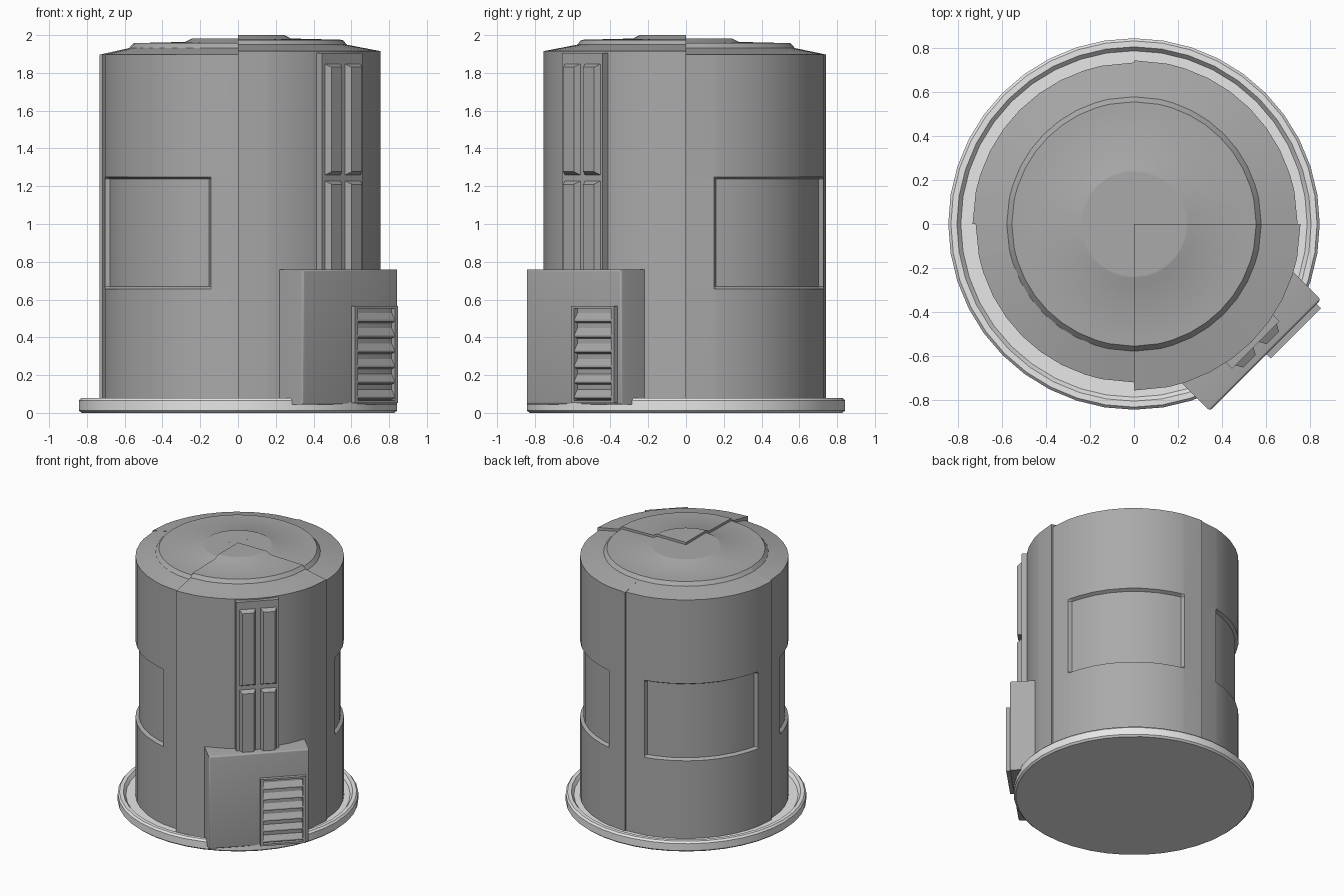
import bpy, bmesh, math
from mathutils import Matrix

cube = bpy.data.objects.get("Cube")
if cube:
    bpy.data.objects.remove(cube, do_unlink=True)


def material(name, value):
    m = bpy.data.materials.new(name)
    m.use_nodes = True
    color = (value, value, value, 1)
    m.diffuse_color = color
    m.node_tree.nodes["Principled BSDF"].inputs["Base Color"].default_value = color
    return m


GREY = material("mid grey", 0.4)
LIGHT = material("light grey", 0.8)


def finish(bm, name, mat, turn=0, smooth=False):
    bmesh.ops.remove_doubles(bm, verts=bm.verts, dist=0.0005)
    bmesh.ops.recalc_face_normals(bm, faces=bm.faces)
    bm.transform(Matrix.Rotation(math.radians(turn), 4, 'Z'))
    me = bpy.data.meshes.new(name)
    bm.to_mesh(me)
    bm.free()
    ob = bpy.data.objects.new(name, me)
    bpy.context.collection.objects.link(ob)
    me.materials.append(mat)
    if smooth:
        bpy.ops.object.select_all(action='DESELECT')
        ob.select_set(True)
        bpy.context.view_layer.objects.active = ob
        bpy.ops.object.shade_smooth_by_angle(angle=math.radians(31))


def grid_faces(bm, rows):
    for a, b in zip(rows, rows[1:]):
        for i in range(len(a) - 1):
            bm.faces.new((a[i], a[i + 1], b[i + 1], b[i]))


def polar(bm, r, deg, z):
    a = math.radians(deg)
    return bm.verts.new((r * math.cos(a), r * math.sin(a), z))


# Round base with a raised rim
def make_base():
    profile = [(0.0001, 0), (0.828, 0), (0.842, 0.012), (0.842, 0.066), (0.83, 0.08),
               (0.803, 0.08), (0.785, 0.055), (0.0001, 0.055)]
    bm = bmesh.new()
    grid_faces(bm, [[polar(bm, r, 9 * k, z) for r, z in profile] for k in range(41)])
    finish(bm, "base", LIGHT, smooth=True)


# Quarter of the tank: wall, stepped roof and flat cut sides
def make_quarter(name, radius, lift, turn, recess):
    lo, hi, bevel, depth = 11.5, 78.5, 1.2, 0.024
    angles = [0, lo, lo + bevel] + [18 + 9 * k for k in range(7)] + [hi - bevel, hi, 90]
    heights = [0.04, 0.655, 0.668, 1.237, 1.25, 1.897 + lift]
    roof = [(0.577, 1.931), (0.554, 1.957), (0.53, 1.958), (0.28, 1.964),
            (0.245, 1.982), (0.235, 1.982), (0.0001, 1.982)]
    bm = bmesh.new()
    rows = []
    for a in angles:
        row = [polar(bm, 0.0001, a, heights[0])]
        for z in heights:
            sunk = recess and lo + 1 < a < hi - 1 and 0.66 < z < 1.24
            row.append(polar(bm, radius - (depth if sunk else 0), a, z))
        row += [polar(bm, r, a, z + lift) for r, z in roof]
        rows.append(row)
    grid_faces(bm, rows)
    bm.faces.new(rows[0])
    bm.faces.new(rows[-1])
    finish(bm, name, GREY, turn, smooth=True)


# Block facing -y, turned to the front left; its front face can be narrowed or rounded
def make_block(name, x, y, z, taper=0, rounding=0):
    bm = bmesh.new()
    loops = []
    for depth, t in ((y[1], 0), (y[0], taper)):
        corners = ((x[0] + t, z[0] + t), (x[1] - t, z[0] + t),
                   (x[1] - t, z[1] - t), (x[0] + t, z[1] - t))
        loops.append([bm.verts.new((cx, depth, cz)) for cx, cz in corners])
    back, front = loops
    bm.faces.new(back)
    front_face = bm.faces.new(front)
    for i in range(4):
        j = (i + 1) % 4
        bm.faces.new((back[i], back[j], front[j], front[i]))
    if rounding:
        bmesh.ops.recalc_face_normals(bm, faces=bm.faces)
        bmesh.ops.bevel(bm, geom=list(front_face.edges), offset=rounding,
                        segments=3, profile=0.5, affect='EDGES')
    finish(bm, name, GREY, 45, smooth=rounding > 0)


# Sloped slat with a short underside
def make_slat(name, x, y, z0, z1):
    bm = bmesh.new()
    section = ((y[1], z1), (y[0], z0 + 0.022), (y[0], z0 + 0.012), (y[1], z0))
    ends = [[bm.verts.new((cx, sy, sz)) for sy, sz in section] for cx in x]
    for end in ends:
        bm.faces.new(end)
    for i in range(4):
        j = (i + 1) % 4
        bm.faces.new((ends[0][i], ends[0][j], ends[1][j], ends[1][i]))
    finish(bm, name, GREY, 45)


make_base()
make_quarter("back_left_shell", 0.742, 0, 0, True)
make_quarter("back_right_shell", 0.732, 0, 90, True)
make_quarter("front_right_shell", 0.718, 0, 180, True)
make_quarter("front_left_shell", 0.755, 0.018, 270, False)

# Door strip with four raised panes
make_block("door_strip", (-0.15, 0.154), (-0.778, -0.7), (0.7, 1.906))
for side, x in (("right", (-0.132, -0.008)), ("left", (0.018, 0.142))):
    make_block("upper_pane_" + side, x, (-0.81, -0.77), (1.255, 1.852), 0.022)
    make_block("lower_pane_" + side, x, (-0.81, -0.77), (0.72, 1.232), 0.022)

# Equipment cabinet
make_block("cabinet", (-0.356, 0.356), (-0.842, -0.62), (0.045, 0.76), rounding=0.012)

# Vent frame and slats
X, Y, Z = (0.007, 0.33), (-0.869, -0.835), (0.052, 0.567)
EDGE = 0.022
make_block("vent_side_right", (X[0], X[0] + EDGE), Y, Z)
make_block("vent_side_left", (X[1] - EDGE, X[1]), Y, Z)
inner = (X[0] + EDGE, X[1] - EDGE)
make_block("vent_sill", inner, Y, (Z[0], Z[0] + 0.014))
make_block("vent_head", inner, Y, (Z[1] - 0.014, Z[1]))
COUNT = 6
step = (Z[1] - Z[0] - 0.028) / COUNT
for k in range(COUNT):
    z = Z[0] + 0.014 + k * step
    make_slat("vent_slat_%d" % (k + 1), inner, (Y[0] + 0.004, Y[1]), z, z + step * 0.85)
